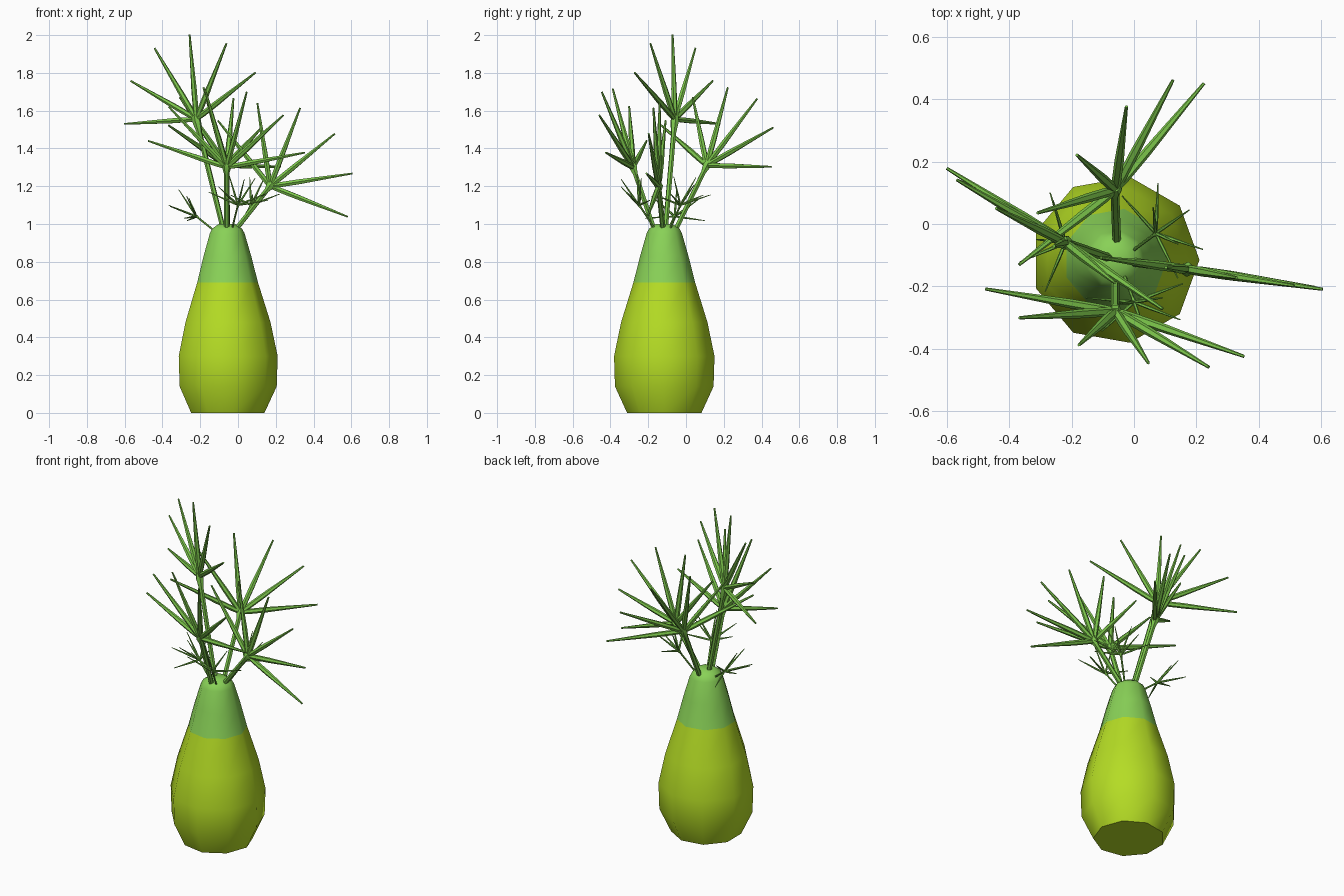
import bpy, bmesh, math
from mathutils import Vector

if "Cube" in bpy.data.objects:
    bpy.data.objects.remove(bpy.data.objects["Cube"])


def material(name, rgb):
    m = bpy.data.materials.new(name)
    m.diffuse_color = (*rgb, 1)
    m.use_nodes = True
    m.node_tree.nodes["Principled BSDF"].inputs["Base Color"].default_value = m.diffuse_color
    return m


YELLOW = material("yellow_green", (0.46, 0.72, 0.018))
LIGHT = material("light_green", (0.25, 0.64, 0.095))
LEAF = material("leaf_green", (0.20, 0.56, 0.07))


def finish(bm, name, mats):
    bmesh.ops.recalc_face_normals(bm, faces=bm.faces[:])
    me = bpy.data.meshes.new(name)
    bm.to_mesh(me)
    bm.free()
    ob = bpy.data.objects.new(name, me)
    bpy.context.collection.objects.link(ob)
    for m in mats:
        me.materials.append(m)
    me.shade_smooth()
    bpy.context.view_layer.objects.active = ob
    ob.select_set(True)
    bpy.ops.object.shade_smooth_by_angle(angle=math.radians(50))
    ob.select_set(False)


def rings_to_skin(bm, rings):
    n = len(rings[0])
    for a, b in zip(rings, rings[1:]):
        for i in range(n):
            j = (i + 1) % n
            bm.faces.new((a[i], a[j], b[j], b[i]))
    bm.faces.new(rings[0][::-1])
    bm.faces.new(rings[-1])


def tube(bm, a, b, profile, sides=6):
    """Tapered straight tube; profile is (fraction along, radius)."""
    a, b = Vector(a), Vector(b)
    q = (b - a).to_track_quat('Z', 'Y')
    rings = []
    for t, r in profile:
        rings.append([bm.verts.new(a.lerp(b, t) + q @ Vector(
            (r * math.cos(k * math.tau / sides), r * math.sin(k * math.tau / sides), 0)))
            for k in range(sides)])
    rings_to_skin(bm, rings)


def frond(name, root, hub, mid, across, length, angles, scale, tilt=0):
    """Stem with a fan of pointed leaves spreading from its end."""
    bm = bmesh.new()
    hub = Vector(hub)
    v = Vector(mid).normalized()
    u = Vector(across)
    u = (u - v * u.dot(v)).normalized()
    w = u.cross(v)
    s = scale
    tube(bm, root, hub + v * 0.02 * s,
         [(0, .014 * s), (.85, .014 * s), (.95, .024 * s), (1, .018 * s)])
    for i, deg in enumerate(angles):
        t = math.radians(deg)
        d = u * math.sin(t) + v * math.cos(t) + w * (tilt if i % 2 else -tilt)
        tube(bm, hub, hub + d.normalized() * length,
             [(0, .012 * s), (.12, .015 * s), (.35, .015 * s), (1, .005 * s)])
    finish(bm, name, [LEAF])


# Swollen nine-sided trunk, lighter green above z = 0.69
bm = bmesh.new()
profile = [(.20, 0), (.265, .14), (.27, .30), (.232, .48), (.166, .69),
           (.13, .83), (.095, .95), (.082, .975), (.045, 1.0)]
rings = [[bm.verts.new((-.06 + r * math.cos(k * math.tau / 9),
                        -.115 + r * math.sin(k * math.tau / 9), z))
          for k in range(9)] for r, z in profile]
rings_to_skin(bm, rings)
for f in bm.faces:
    f.material_index = 1 if f.calc_center_median().z > .69 else 0
finish(bm, "trunk", [YELLOW, LIGHT])

# Four large fronds
fan = (-75, -45, -15, 15, 45, 75)
frond("tall_frond", (-.075, -.11, .96), (-.22, -.06, 1.555),
      (-.13, .05, .415), (.67, -.435, .24), .45, fan, 1)
frond("right_frond", (-.02, -.12, .96), (.17, -.145, 1.2),
      (.25, -.04, .345), (-.65, .09, .51), .445, fan, 1)
frond("back_frond", (-.055, -.06, .96), (-.06, .11, 1.31),
      (-.045, .195, .395), (-.58, -.55, .245), .445, fan, 1)
frond("front_frond", (-.06, -.165, .96), (-.06, -.28, 1.3),
      (-.005, -.1375, .41), (.805, -.205, -.075), .445, fan, 1)

# Three small sprouts
small = (-78, -52, -26, 0, 26, 52, 78)
frond("left_sprout", (-.12, -.10, .96), (-.22, -.06, 1.04),
      (-.12, .01, .1), (0, 1, 0), .17, small, .38, .3)
frond("front_sprout", (-.035, -.155, .96), (0, -.25, 1.1),
      (.03, -.05, .16), (1, .1, 0), .17, small, .38, .3)
frond("back_sprout", (-.01, -.09, .96), (.07, -.03, 1.1),
      (.07, .05, .13), (-.55, .83, 0), .17, small, .38, .3)
